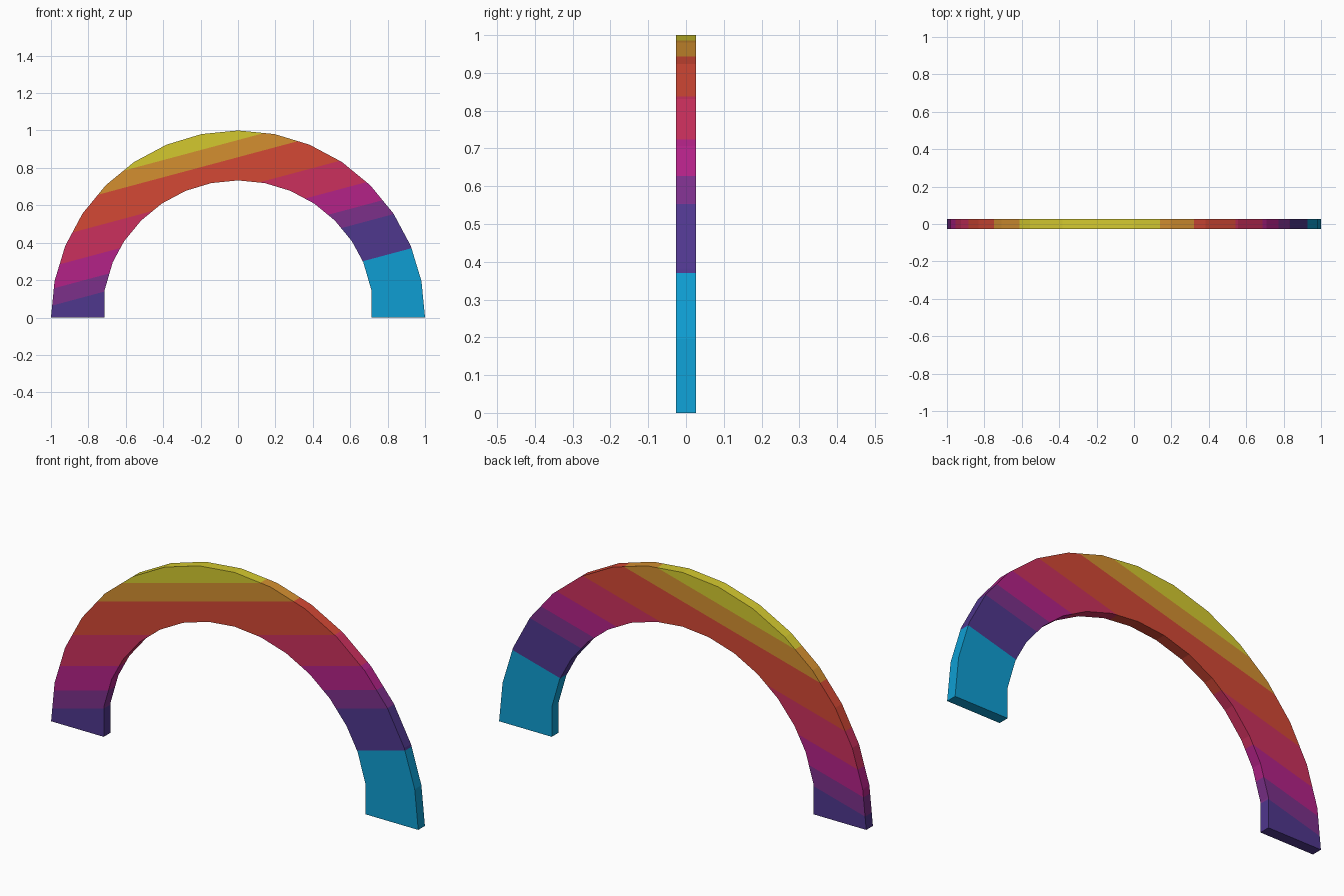
import bpy, bmesh, math
from mathutils import Vector

if "Cube" in bpy.data.objects:
    bpy.data.objects.remove(bpy.data.objects["Cube"])

SEGMENTS = 16
OUTER, INNER = 1.0, 0.733
HALF_DEPTH = 0.026
TILT = math.tan(math.radians(15))   # colour bands rise towards +x

# Band colours from low to high (sRGB), and the heights between them at x = 0
BANDS = [("sky blue", (15, 158, 210)), ("indigo", (79, 55, 141)),
         ("purple", (124, 48, 138)), ("magenta", (179, 34, 135)),
         ("crimson", (203, 48, 93)), ("red", (211, 72, 53)),
         ("orange", (211, 143, 48)), ("yellow", (212, 201, 47))]
LEVELS = [0.122, 0.330, 0.420, 0.540, 0.692, 0.857, 0.949]


def linear(c):
    c /= 255
    return c / 12.92 if c < 0.04045 else ((c + 0.055) / 1.055) ** 2.4


def arc(radius):
    steps = [math.pi * i / SEGMENTS for i in range(SEGMENTS + 1)]
    return [[radius * math.cos(a), radius * math.sin(a)] for a in steps]


# Profile: the inner arc ends in short upright legs
outer, inner = arc(OUTER), arc(INNER)
for side, foot, knee, bend in ((1, 0, 1, 2), (-1, -1, -2, -3)):
    inner[foot] = [side * 0.713, 0]
    inner[knee] = [side * 0.713, 0.147]
    inner[bend] = [side * 0.67, 0.295]

# Arch: a four-cornered section carried along the arc
bm = bmesh.new()
rings = []
for (ox, oz), (ix, iz) in zip(outer, inner):
    rings.append([bm.verts.new(p) for p in (
        (ox, -HALF_DEPTH, oz), (ox, HALF_DEPTH, oz),
        (ix, HALF_DEPTH, iz), (ix, -HALF_DEPTH, iz))])
for a, b in zip(rings, rings[1:]):
    for k in range(4):
        n = (k + 1) % 4
        bm.faces.new((a[k], a[n], b[n], b[k]))
bm.faces.new(rings[0])
bm.faces.new(rings[-1])
bmesh.ops.recalc_face_normals(bm, faces=bm.faces[:])

# Cut the slanted colour bands
for level in LEVELS:
    bmesh.ops.bisect_plane(bm, geom=bm.verts[:] + bm.edges[:] + bm.faces[:],
                           dist=1e-5, plane_co=Vector((0, 0, level)),
                           plane_no=Vector((-TILT, 0, 1)).normalized())
for f in bm.faces:
    c = f.calc_center_median()
    f.material_index = sum(c.z - TILT * c.x > level for level in LEVELS)
    f.smooth = False

mesh = bpy.data.meshes.new("arch")
bm.to_mesh(mesh)
bm.free()
for name, rgb in BANDS:
    mat = bpy.data.materials.new(name)
    mat.diffuse_color = (*[linear(c) for c in rgb], 1)
    mat.use_nodes = True
    mat.node_tree.nodes["Principled BSDF"].inputs["Base Color"].default_value = mat.diffuse_color
    mesh.materials.append(mat)
bpy.context.collection.objects.link(bpy.data.objects.new("arch", mesh))
